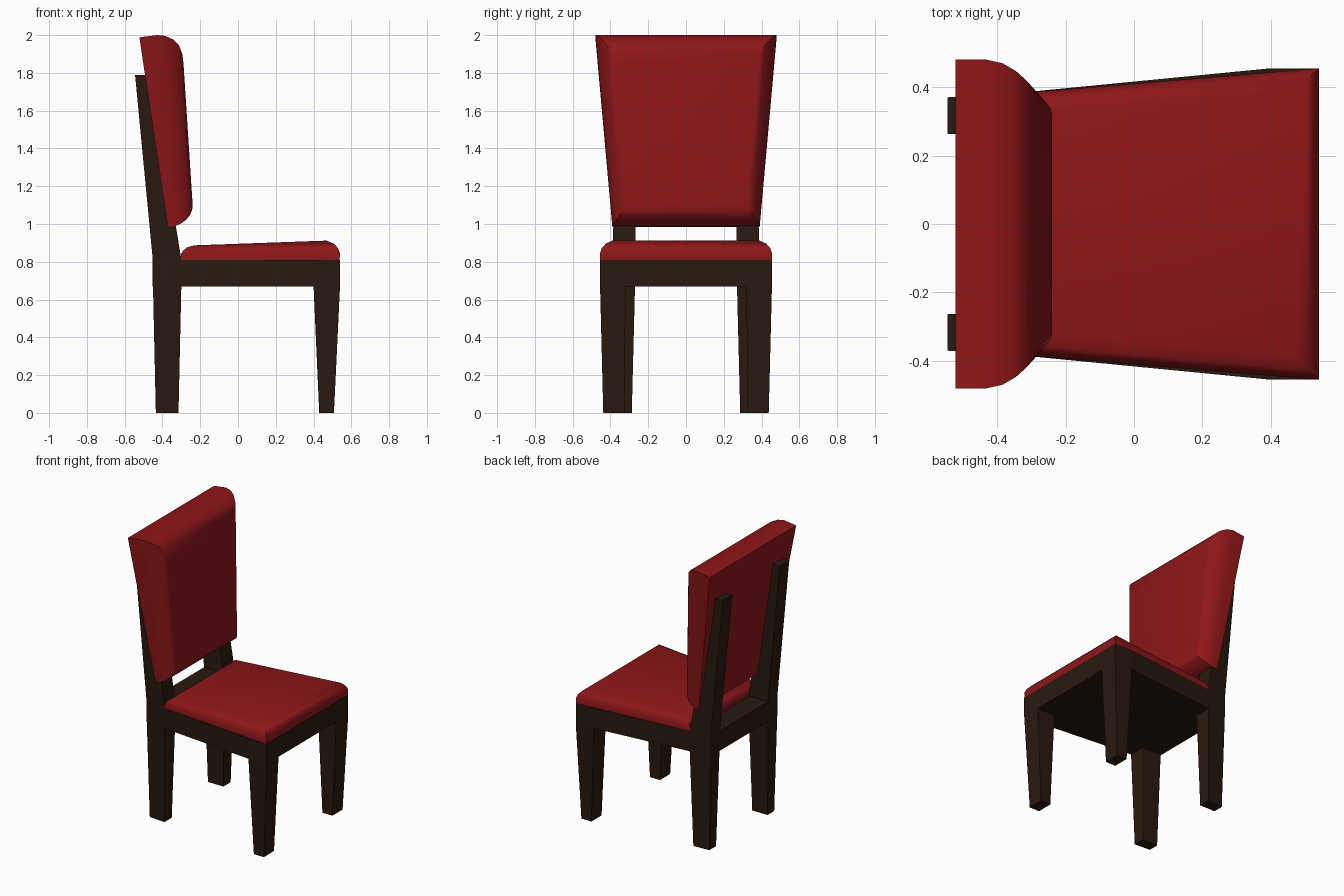
import bpy, bmesh, math

if "Cube" in bpy.data.objects:
    bpy.data.objects.remove(bpy.data.objects["Cube"])


def material(name, rgb):
    m = bpy.data.materials.new(name)
    m.diffuse_color = (*rgb, 1)
    m.use_nodes = True
    m.node_tree.nodes["Principled BSDF"].inputs["Base Color"].default_value = m.diffuse_color
    return m


RED = material("red_upholstery", (0.27, 0.008, 0.009))
WOOD = material("dark_wood", (0.021, 0.0095, 0.0045))


def loft(name, rings, mat, smooth=False, mirror=False):
    """Skin a stack of equal-length rings and cap both ends."""
    bm = bmesh.new()
    vs = [[bm.verts.new(p) for p in r] for r in rings]
    n = len(rings[0])
    for a, b in zip(vs, vs[1:]):
        for i in range(n):
            j = (i + 1) % n
            bm.faces.new((a[i], a[j], b[j], b[i]))
    bm.faces.new(vs[0][::-1])
    bm.faces.new(vs[-1])
    bmesh.ops.recalc_face_normals(bm, faces=bm.faces)
    me = bpy.data.meshes.new(name)
    bm.to_mesh(me)
    bm.free()
    me.materials.append(mat)
    ob = bpy.data.objects.new(name, me)
    bpy.context.collection.objects.link(ob)
    if mirror:
        mod = ob.modifiers.new("mirror", "MIRROR")
        mod.use_axis = (False, True, False)
    if smooth:
        bpy.ops.object.select_all(action="DESELECT")
        bpy.context.view_layer.objects.active = ob
        ob.select_set(True)
        bpy.ops.object.shade_smooth_by_angle(angle=math.radians(35))
    return ob


def rect(z, x0, x1, y0, back_y, front_y):
    """Leg section: inner side at y0, outer side running back_y to front_y."""
    return [(x0, y0, z), (x1, y0, z), (x1, front_y, z), (x0, back_y, z)]


def cushion(name, edge_a, edge_b):
    """Padded block: two opposite edge profiles of (x, z, half width)."""
    rings = [[(xa, -ya, za), (xa, ya, za), (xb, yb, zb), (xb, -yb, zb)]
             for (xa, za, ya), (xb, zb, yb) in zip(edge_a, edge_b)]
    return loft(name, rings, RED, smooth=True)


# Seat frame: closed slab, widening towards the front
half = [(-0.453, 0.372), (0.40, 0.455), (0.54, 0.455)]
outline = half + [(x, -y) for x, y in reversed(half)]
loft("seat_frame", [[(x, y, z) for x, y in outline] for z in (0.67, 0.81)], WOOD)

# Tapered front legs
loft("front_legs", [rect(0, 0.43, 0.508, 0.325, 0.438, 0.438),
                    rect(0.67, 0.40, 0.54, 0.32, 0.455, 0.455)],
     WOOD, mirror=True)

# Back legs continuing up into leaning back posts
loft("back_legs_and_posts", [rect(0, -0.435, -0.315, 0.287, 0.36, 0.368),
                             rect(0.67, -0.45, -0.30, 0.27, 0.372, 0.387),
                             rect(0.83, -0.453, -0.303, 0.267, 0.372, 0.387),
                             rect(1.79, -0.545, -0.46, 0.263, 0.37, 0.375)],
     WOOD, mirror=True)

# Seat cushion: back and front edge profiles
cushion("seat_cushion",
        [(-0.302, 0.81, 0.385), (-0.302, 0.84, 0.385), (-0.29, 0.86, 0.376),
         (-0.268, 0.877, 0.357), (-0.23, 0.887, 0.325)],
        [(0.538, 0.81, 0.455), (0.54, 0.845, 0.455), (0.53, 0.872, 0.446),
         (0.507, 0.896, 0.425), (0.47, 0.912, 0.39)])

# Backrest cushion: top and bottom edge profiles
cushion("backrest_cushion",
        [(-0.522, 1.988, 0.48), (-0.43, 2.0, 0.48), (-0.385, 1.996, 0.47),
         (-0.345, 1.978, 0.447), (-0.313, 1.947, 0.418), (-0.295, 1.90, 0.395),
         (-0.289, 1.855, 0.378)],
        [(-0.372, 0.985, 0.39), (-0.335, 0.988, 0.39), (-0.30, 1.003, 0.383),
         (-0.275, 1.022, 0.37), (-0.255, 1.046, 0.353), (-0.243, 1.073, 0.336),
         (-0.24, 1.10, 0.32)])
